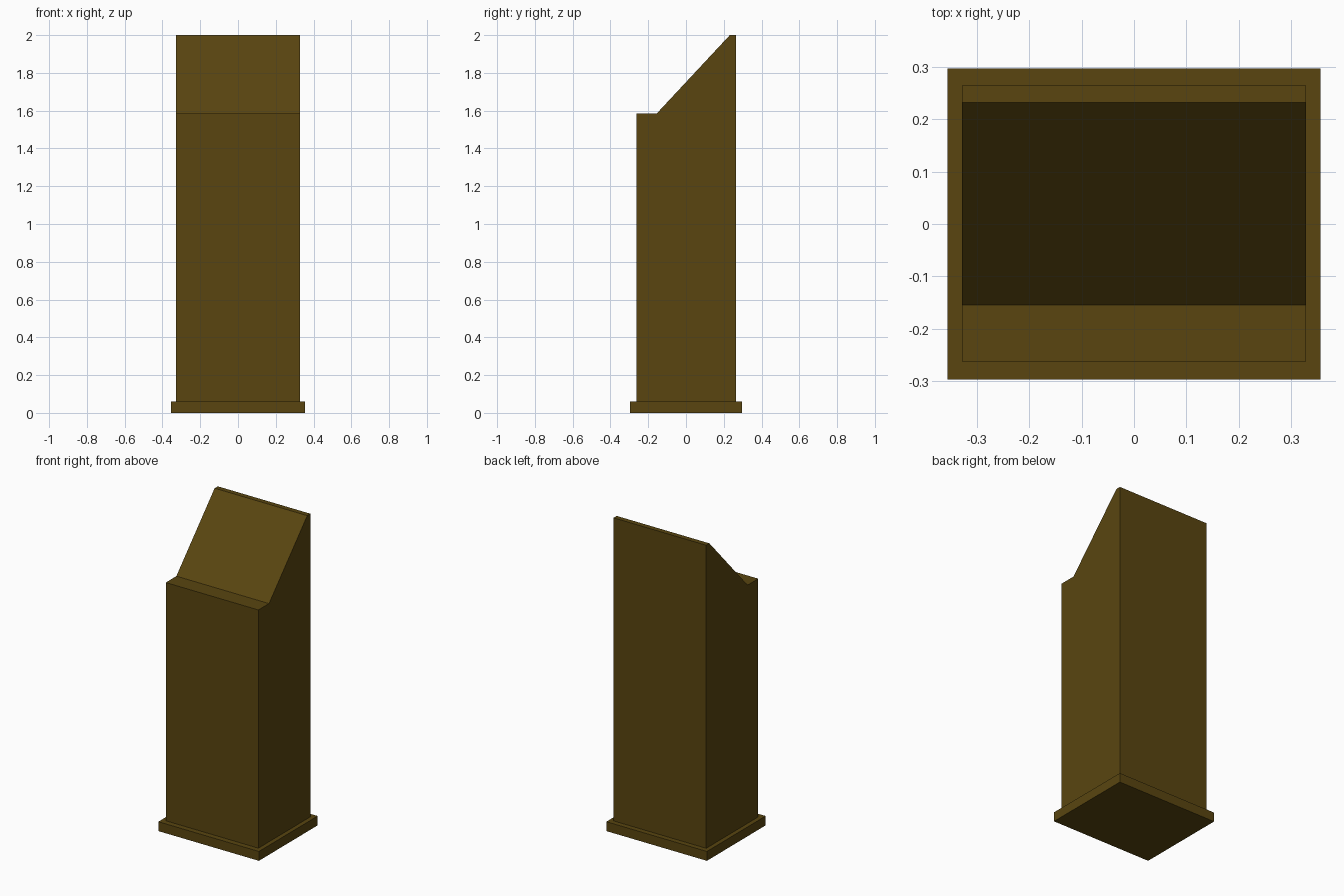
import bpy

if "Cube" in bpy.data.objects:
    bpy.data.objects.remove(bpy.data.objects["Cube"])

# One flat colour for the whole model
mat = bpy.data.materials.new("dark_bronze_brown")
mat.diffuse_color = (0.1, 0.06, 0.005, 1.0)
mat.use_nodes = True
mat.node_tree.nodes["Principled BSDF"].inputs["Base Color"].default_value = mat.diffuse_color


def extrude_x(name, profile, half_width):
    """Closed solid from a (y, z) profile, spanning -half_width to +half_width in x."""
    n = len(profile)
    verts = [(x, y, z) for x in (half_width, -half_width) for y, z in profile]
    faces = [tuple(range(n)), tuple(reversed(range(n, 2 * n)))]
    faces += [(i, i + n, (i + 1) % n + n, (i + 1) % n) for i in range(n)]
    mesh = bpy.data.meshes.new(name)
    mesh.from_pydata(verts, [], faces)
    mesh.materials.append(mat)
    obj = bpy.data.objects.new(name, mesh)
    bpy.context.collection.objects.link(obj)
    return obj


# Low base slab
extrude_x("base_plinth", [(-0.297, 0), (0.297, 0), (0.297, 0.06), (-0.297, 0.06)], 0.356)

# Pedestal body with front ledge and sloped top panel
extrude_x("pedestal_body", [(-0.262, 0.06), (0.264, 0.06), (0.264, 2.0),
                            (0.232, 2.0), (-0.155, 1.585), (-0.262, 1.585)], 0.328)
